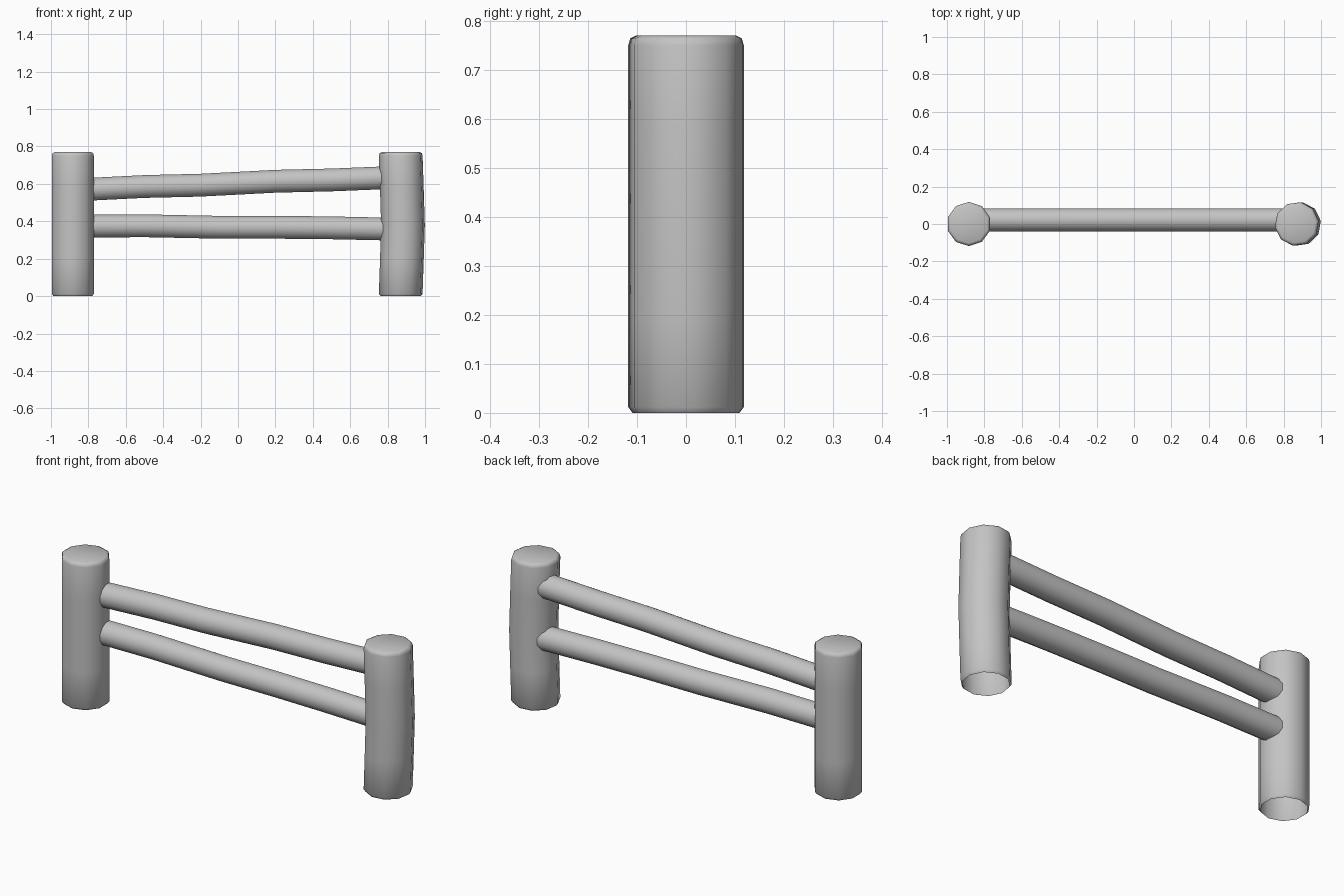
import bpy
import bmesh
import math
from mathutils import Vector

cube = bpy.data.objects.get("Cube")
if cube:
    bpy.data.objects.remove(cube, do_unlink=True)

grey = bpy.data.materials.new("plain grey")
grey.use_nodes = True
colour = (0.55, 0.55, 0.55, 1)
grey.diffuse_color = colour
grey.node_tree.nodes["Principled BSDF"].inputs["Base Color"].default_value = colour


def tube(name, stations, axes, sides, turn, cap_end=False):
    """Skin rings of given (centre, radius) that lie in the plane of two axes."""
    bm = bmesh.new()
    u, v = map(Vector, axes)
    rings = []
    for centre, radius in stations:
        ring = []
        for i in range(sides):
            a = math.radians(turn) + math.tau * i / sides
            ring.append(bm.verts.new(
                Vector(centre) + radius * (math.cos(a) * u + math.sin(a) * v)))
        rings.append(ring)
    for low, high in zip(rings, rings[1:]):
        for i in range(sides):
            j = (i + 1) % sides
            bm.faces.new((low[i], low[j], high[j], high[i]))
    if cap_end:
        bm.faces.new(rings[-1])
    mesh = bpy.data.meshes.new(name)
    bm.to_mesh(mesh)
    bm.free()
    mesh.materials.append(grey)
    obj = bpy.data.objects.new(name, mesh)
    bpy.context.collection.objects.link(obj)
    bpy.ops.object.select_all(action='DESELECT')
    obj.select_set(True)
    bpy.context.view_layer.objects.active = obj
    bpy.ops.object.shade_smooth_by_angle(angle=math.radians(55))
    return obj


# Posts: open underneath, rounded rim at the top
levels = [(0, 0.109), (0.012, 0.118), (0.2, 0.118), (0.38, 0.118),
          (0.58, 0.118), (0.75, 0.118), (0.764, 0.114), (0.77, 0.102)]


def post(name, x, bow, turn):
    stations = [((x + bow * math.sin(math.pi * z / 0.77) ** 2, 0, z), r)
                for z, r in levels]
    tube(name, stations, ((1, 0, 0), (0, 1, 0)), 10, turn, cap_end=True)


post("right_post", -0.883, 0, 18)
post("left_post", 0.87, 0.012, 8)


# Rails: slightly wavy round bars running into the posts
def rail(name, path):
    stations = [((x, 0.022, z), 0.063) for x, z in path]
    tube(name, stations, ((0, 1, 0), (0, 0, 1)), 12, 15)


rail("upper_rail", [(-0.82, 0.57), (-0.5, 0.586), (-0.2, 0.593),
                    (0.2, 0.614), (0.5, 0.621), (0.82, 0.634)])
rail("lower_rail", [(-0.82, 0.374), (-0.5, 0.376), (-0.1, 0.368),
                    (0.2, 0.368), (0.5, 0.365), (0.82, 0.358)])
